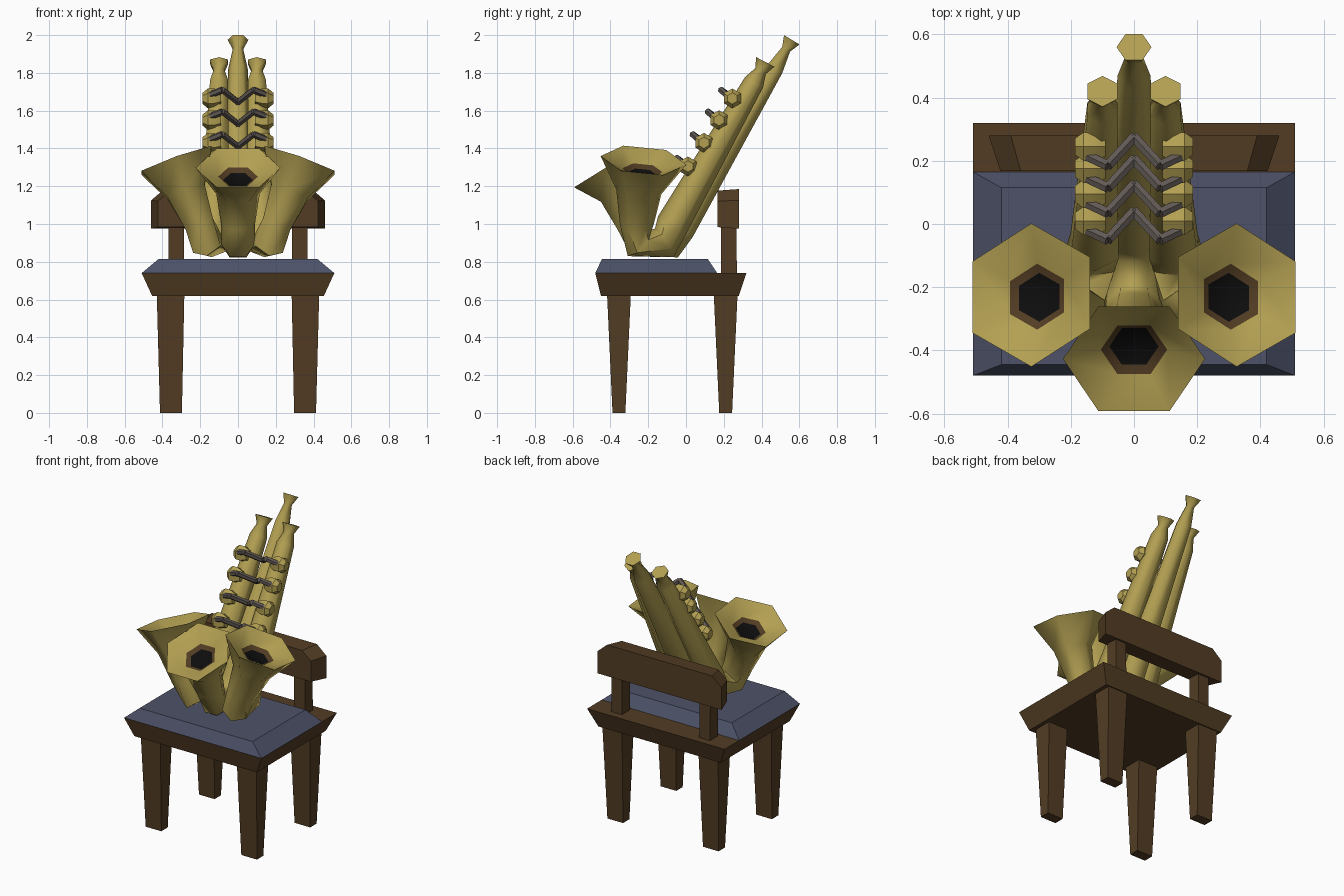
import bpy, bmesh, math
from mathutils import Vector

cube = bpy.data.objects.get("Cube")
if cube:
    bpy.data.objects.remove(cube, do_unlink=True)


def material(name, rgb):
    m = bpy.data.materials.new(name)
    m.use_nodes = True
    m.diffuse_color = (*rgb, 1)
    m.node_tree.nodes["Principled BSDF"].inputs["Base Color"].default_value = (*rgb, 1)
    return m


BRASS = material("brass", (.45, .35, .085))
WOOD = material("dark wood", (.085, .046, .017))
BLUE = material("slate blue fabric", (.075, .085, .14))
STEEL = material("grey metal", (.12, .10, .09))
BLACK = material("black", (.004, .004, .004))


def finish(name, bm, mats, smooth=None):
    bmesh.ops.recalc_face_normals(bm, faces=bm.faces)
    me = bpy.data.meshes.new(name)
    bm.to_mesh(me)
    bm.free()
    for m in mats:
        me.materials.append(m)
    ob = bpy.data.objects.new(name, me)
    bpy.context.collection.objects.link(ob)
    if smooth:
        bpy.ops.object.select_all(action='DESELECT')
        ob.select_set(True)
        bpy.context.view_layer.objects.active = ob
        bpy.ops.object.shade_smooth_by_angle(angle=math.radians(smooth))
    return ob


def loft(bm, loops):
    """Skin a list of point loops and cap both ends; returns the bands of faces."""
    rings = [[bm.verts.new(p) for p in loop] for loop in loops]
    bands = [[bm.faces.new(rings[0])]]
    for a, b in zip(rings, rings[1:]):
        n = len(a)
        bands.append([bm.faces.new((a[i], a[(i + 1) % n], b[(i + 1) % n], b[i]))
                      for i in range(n)])
    bands.append([bm.faces.new(rings[-1])])
    return bands


def rect(x0, x1, y0, y1, z):
    return [(x0, y0, z), (x1, y0, z), (x1, y1, z), (x0, y1, z)]


def block(name, bottom, top, mat):
    bm = bmesh.new()
    loft(bm, [rect(*bottom), rect(*top)])
    return finish(name, bm, [mat])


def ring(centre, normal, radius, ref, roll=0, sides=6):
    n = normal.normalized()
    u = (ref - n * ref.dot(n)).normalized()
    v = n.cross(u)
    angles = [roll + math.tau * i / sides for i in range(sides)]
    return [centre + radius * (u * math.cos(a) + v * math.sin(a)) for a in angles]


X, Z = Vector((1, 0, 0)), Vector((0, 0, 1))


def tube(points, ref, roll=0, end_normal=None):
    """Rings along a path of (x, y, z, radius), each set across the bend."""
    pos = [Vector(p[:3]) for p in points]
    loops = []
    for i, p in enumerate(pos):
        before = (p - pos[i - 1]).normalized() if i else Vector()
        after = (pos[i + 1] - p).normalized() if i < len(pos) - 1 else Vector()
        normal = before + after
        if end_normal and i == len(pos) - 1:
            normal = end_normal
        loops.append(ring(p, normal, points[i][3], ref, roll))
    return loops


# Chair: seat frame and cushion
block("seat_frame", (-.455, .455, -.45, .28, .62), (-.51, .51, -.48, .32, .74), WOOD)
block("seat_cushion", (-.51, .51, -.48, .165, .74), (-.42, .42, -.445, .115, .815), BLUE)

# Tapered legs and back posts
for s, side in ((1, "left"), (-1, "right")):
    for y, end in ((-.355, "front"), (.21, "back")):
        block(f"{end}_{side}_leg",
              (s * .355 - .058, s * .355 + .058, y - .034, y + .034, 0),
              (s * .357 - .073, s * .357 + .073, y - .063, y + .063, .63), WOOD)
    block(f"{side}_back_post",
          (s * .327 - .04, s * .327 + .04, .185, .27, .72),
          (s * .327 - .04, s * .327 + .04, .185, .265, 1.05), WOOD)

# Back rail with clipped upper corners, narrower at the front
outline = [(.46, .975), (.46, 1.125), (.39, 1.185)]
outline += [(-x, z) for x, z in reversed(outline)]
bm = bmesh.new()
loft(bm, [[(x * k, y, 1.08 + (z - 1.08) * h) for x, z in outline]
          for y, k, h in ((.168, .92, .92), (.28, 1, 1))])
finish("back_rail", bm, [WOOD])


# Horns: mouthpiece, straight body, bow and flared bell with a hollow throat
def horn(name, path, normal, roll):
    bm = bmesh.new()
    loops = tube(path, X, roll, normal)
    n = normal.normalized()
    rim = Vector(path[-1][:3])
    for depth, radius in ((.055, .105), (.075, .078)):
        loops.append(ring(rim - n * depth, n, radius, X, roll))
    bands = loft(bm, loops)
    for f in bands[-2]:
        f.material_index = 1
    for f in bands[-1]:
        f.material_index = 2
    finish(name, bm, [BRASS, WOOD, BLACK], 62)


horn("centre_horn", [
    (0, .56, 1.975, .055), (0, .53, 1.925, .028), (0, .47, 1.82, .052),
    (0, -.03, .97, .088), (0, -.08, .892, .09), (0, -.245, .892, .088),
    (0, -.29, 1.0, .09), (0, -.36, 1.16, .115), (0, -.427, 1.297, .225)],
    Vector((0, -.53, .85)), 0)

for s, side in ((1, "left"), (-1, "right")):
    horn(f"{side}_horn", [
        (s * .1, .42, 1.858, .055), (s * .1, .395, 1.81, .032), (s * .1, .36, 1.75, .055),
        (s * .125, -.07, 1.0, .088), (s * .14, -.115, .9, .09), (s * .165, -.25, .9, .09),
        (s * .205, -.26, 1.0, .09), (s * .275, -.25, 1.17, .12), (s * .325, -.225, 1.337, .228)],
        Vector((s * .36, .1, 1)), math.pi / 6)

# Keys: brass knobs beside each body, joined by bent metal rods
for i, (y, z) in enumerate(((.245, 1.665), (.175, 1.55), (.095, 1.43), (.01, 1.305))):
    for s, side in ((1, "left"), (-1, "right")):
        bm = bmesh.new()
        loft(bm, tube([(s * x, y, z, r) for x, r in
                       ((.09, .035), (.125, .052), (.16, .052), (.187, .03))], Z))
        finish(f"{side}_key_knob_{i + 1}", bm, [BRASS], 35)
        bm = bmesh.new()
        outer, bend, middle = [(s * .168, y - .02, z + .01), (s * .083, y - .06, z + .045),
                               (0, y + .03, z - .02)]
        for a, b in ((outer, bend), (bend, middle)):
            loft(bm, tube([(*a, .018), (*b, .018)], Z))
        finish(f"{side}_key_rod_{i + 1}", bm, [STEEL], 35)
